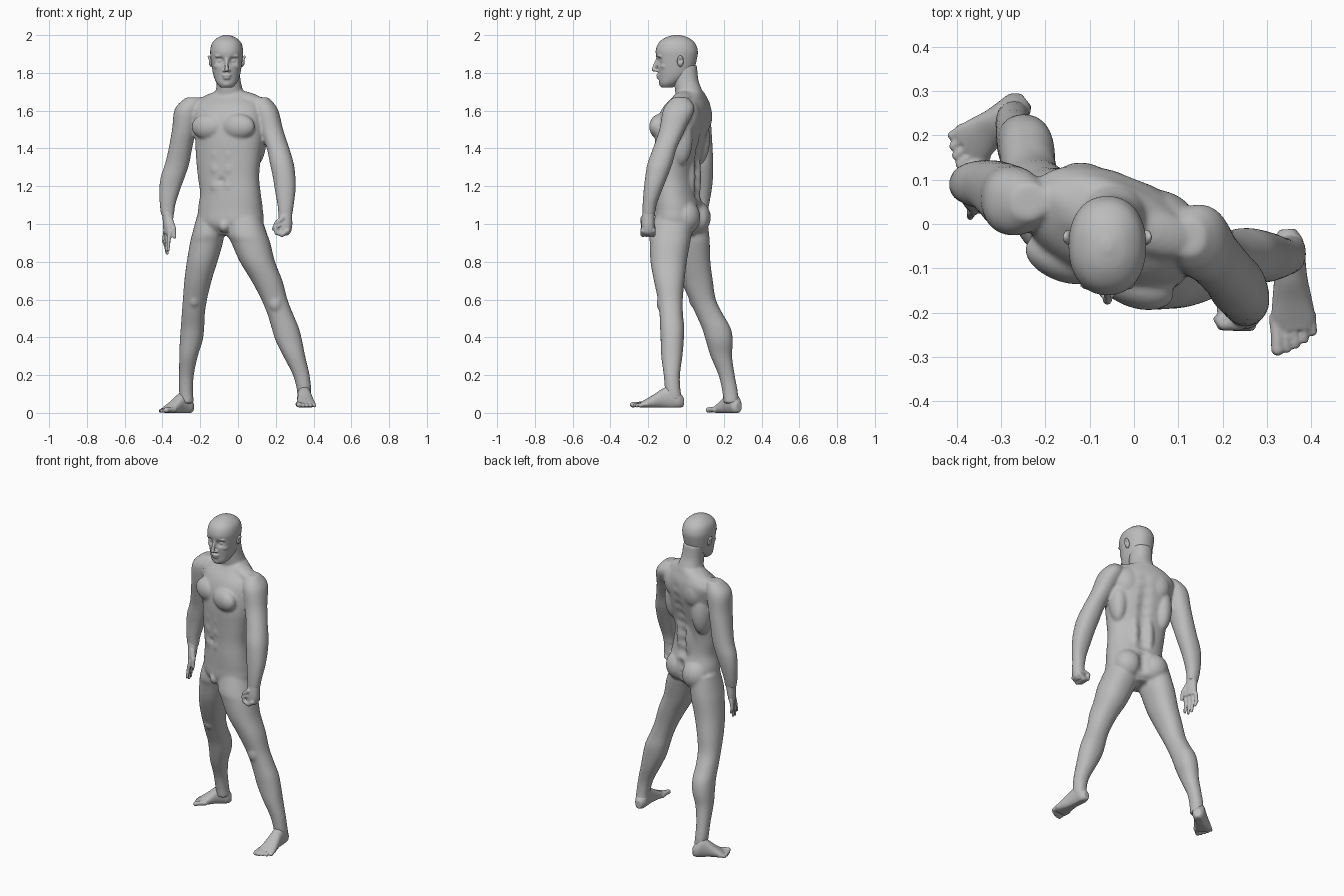
import bpy, bmesh, math
from mathutils import Matrix, Vector

skin = bpy.data.materials.new("grey skin")
skin.diffuse_color = (0.5, 0.5, 0.5, 1)
YAW = math.radians(-20)
TURN = Matrix.Translation((-0.048, -0.025, 0)) @ Matrix.Rotation(YAW, 4, 'Z')


def loft(bm, sections, yaw=0, mat=None, n=40, steps=5, p=2.2):
    """Smooth tube through (z, cx, cy, rx, ry) sections."""
    S = [Vector(s) for s in sections]
    rows = []
    for i in range(len(S) - 1):
        a, b, c, d = S[max(i - 1, 0)], S[i], S[i + 1], S[min(i + 2, len(S) - 1)]
        for k in range(steps):
            t = k / steps
            rows.append(b + (c - a) * (0.5 * t) + (a * 2 - b * 5 + c * 4 - d) * (0.5 * t * t)
                        + (b * 3 - a - c * 3 + d) * (0.5 * t ** 3))
    rows.append(S[-1])
    mat = mat or Matrix()
    rings = []
    for z, cx, cy, rx, ry in rows:
        ring = []
        for j in range(n):
            a = 2 * math.pi * j / n
            u, v = math.cos(a), math.sin(a)
            u = math.copysign(abs(u) ** (2 / p), u) * rx
            v = math.copysign(abs(v) ** (2 / p), v) * ry
            ring.append(bm.verts.new(mat @ Vector((cx + u * math.cos(yaw) - v * math.sin(yaw),
                                                   cy + u * math.sin(yaw) + v * math.cos(yaw), z))))
        rings.append(ring)
    for lo, hi in zip(rings, rings[1:]):
        for j in range(n):
            bm.faces.new((lo[j], lo[(j + 1) % n], hi[(j + 1) % n], hi[j]))
    bm.faces.new(rings[0][::-1])
    bm.faces.new(rings[-1])


def ball(bm, c, r, mat=None, tilt=0):
    m = (mat or Matrix()) @ Matrix.Translation(c) @ Matrix.Rotation(tilt, 4, 'Y') @ Matrix.Diagonal((*r, 1))
    bmesh.ops.create_uvsphere(bm, u_segments=24, v_segments=16, radius=1, matrix=m)


def rod(bm, points, radii):
    """Rounded tapering chain for fingers and toes."""
    P = [Vector(q) for q in points]
    for q, r in zip(P, radii):
        ball(bm, q, (r, r, r))
    for a, b, ra, rb in zip(P, P[1:], radii, radii[1:]):
        m = Matrix.Translation((a + b) / 2) @ (b - a).to_track_quat('Z', 'Y').to_matrix().to_4x4()
        bmesh.ops.create_cone(bm, cap_ends=True, segments=16, radius1=ra, radius2=rb,
                              depth=(b - a).length, matrix=m)


def dent(bm, c, radius, push):
    """Soft push on the surface near a point."""
    c, push = Vector(c), Vector(push)
    for v in bm.verts:
        d = (v.co - c).length / radius
        if d < 1:
            v.co += push * (1 - d * d) ** 2


def finish(bm, name, voxel, smooth):
    bmesh.ops.recalc_face_normals(bm, faces=bm.faces)
    me = bpy.data.meshes.new(name)
    bm.to_mesh(me)
    bm.free()
    me.materials.append(skin)
    ob = bpy.data.objects.new(name, me)
    bpy.context.collection.objects.link(ob)
    r = ob.modifiers.new("fuse", 'REMESH')
    r.mode, r.voxel_size, r.use_smooth_shade = 'VOXEL', voxel, True
    s = ob.modifiers.new("soften", 'SMOOTH')
    s.factor, s.iterations = 0.5, smooth


# torso and neck
bm = bmesh.new()
loft(bm, [(.94, -.05, -.035, .07, .07), (1.0, -.04, -.033, .17, .115), (1.08, -.04, -.035, .175, .115),
          (1.16, -.04, -.045, .165, .105), (1.25, -.05, -.045, .167, .1), (1.35, -.05, -.04, .177, .107),
          (1.45, -.045, -.03, .187, .12), (1.55, -.05, -.012, .195, .125), (1.62, -.055, .005, .19, .11),
          (1.67, -.05, .02, .14, .08), (1.7, -.045, .025, .08, .065)], yaw=YAW, n=72, steps=8)
loft(bm, [(1.6, -.045, .03, .09, .075), (1.7, -.045, .015, .072, .072), (1.76, -.05, 0, .064, .066),
          (1.84, -.058, -.01, .064, .068)])
for s in (-1, 1):
    ball(bm, (s * .085, -.088, 1.515), (.092, .052, .068), TURN)           # chest
    ball(bm, (s * .08, .05, 1.035), (.085, .082, .09), TURN)               # buttock
    ball(bm, (s * .135, .045, 1.45), (.055, .065, .14), TURN)              # side of back
    ball(bm, (s * .09, .085, 1.57), (.075, .05, .09), TURN)                # shoulder blade
    ball(bm, (s * .085, .04, 1.665), (.11, .055, .035), TURN, s * .25)     # neck to shoulder
    ball(bm, (s * .04, .055, 1.25), (.04, .04, .17), TURN)                 # lower back
    for z in (1.2, 1.29, 1.37):
        ball(bm, (s * .035, -.088, z), (.042, .036, .05), TURN)            # stomach
ball(bm, (-.073, -.125, .99), (.03, .035, .035))
for z in (1.16, 1.22, 1.28, 1.34, 1.4, 1.46, 1.52, 1.58):                  # spine groove
    dent(bm, TURN @ Vector((0, .105, z)), .05, (-.006, -.018, 0))
for z in (1.0, 1.04, 1.08):                                               # buttock cleft
    dent(bm, TURN @ Vector((0, .11, z)), .045, (-.008, -.022, 0))
dent(bm, TURN @ Vector((0, -.12, 1.23)), .025, (.005, .015, 0))            # navel

# right leg (set back) and left leg (set forward)
loft(bm, [(1.05, -.13, .01, .085, .1), (.95, -.157, .012, .085, .11), (.9, -.167, .02, .087, .106),
          (.8, -.19, .032, .081, .097), (.7, -.212, .057, .072, .085), (.6, -.228, .088, .064, .07),
          (.52, -.237, .125, .061, .072), (.45, -.241, .16, .062, .076), (.38, -.248, .177, .06, .071),
          (.3, -.262, .187, .049, .057), (.2, -.273, .215, .039, .043), (.12, -.275, .232, .037, .041),
          (.05, -.27, .24, .036, .04)])
loft(bm, [(1.05, .03, -.06, .09, .1), (.95, .048, -.08, .105, .11), (.9, .068, -.085, .103, .107),
          (.8, .103, -.092, .093, .096), (.7, .153, -.089, .082, .081), (.6, .193, -.083, .069, .066),
          (.52, .225, -.078, .068, .062), (.45, .25, -.073, .072, .064), (.38, .27, -.073, .07, .061),
          (.3, .298, -.075, .058, .056), (.2, .335, -.075, .044, .043), (.12, .35, -.07, .038, .041),
          (.07, .35, -.06, .037, .042)])
ball(bm, (-.232, .05, .6), (.035, .035, .045))                             # kneecaps
ball(bm, (.2, -.13, .58), (.035, .025, .045))

# right arm and left arm
loft(bm, [(1.67, -.235, .05, .04, .04), (1.61, -.267, .05, .067, .075), (1.5, -.285, .06, .064, .075),
          (1.4, -.305, .075, .062, .066), (1.32, -.322, .086, .064, .058), (1.25, -.345, .09, .064, .053),
          (1.18, -.362, .09, .055, .046), (1.1, -.373, .085, .041, .037), (1.04, -.372, .08, .034, .029)])
loft(bm, [(1.67, .12, -.03, .04, .04), (1.61, .147, -.037, .063, .082), (1.5, .178, -.073, .061, .068),
          (1.4, .212, -.112, .06, .063), (1.32, .232, -.138, .063, .066), (1.25, .244, -.157, .06, .059),
          (1.18, .25, -.175, .055, .049), (1.1, .252, -.193, .043, .037), (1.04, .25, -.198, .036, .033)])
finish(bm, "body", .008, 6)

# head: skull, face features
bm = bmesh.new()
loft(bm, [(1.722, -.06, -.1, .03, .03), (1.745, -.06, -.088, .052, .053), (1.78, -.06, -.064, .068, .08),
          (1.82, -.06, -.053, .077, .096), (1.88, -.06, -.049, .085, .108), (1.92, -.06, -.049, .087, .111),
          (1.96, -.06, -.049, .076, .095), (1.988, -.06, -.049, .046, .058), (2.001, -.06, -.049, .01, .012)],
     n=64, steps=8)
for s in (-1, 1):
    dent(bm, (-.06 + s * .034, -.145, 1.865), .032, (0, .022, 0))          # eye sockets
    ball(bm, (-.06 + s * .034, -.123, 1.864), (.016, .016, .012))          # eyes
    ball(bm, (-.06 + s * .034, -.137, 1.889), (.03, .014, .008))           # brows
    ball(bm, (-.06 + s * .046, -.112, 1.835), (.022, .022, .018))          # cheekbones
    ball(bm, (-.06 + s * .012, -.153, 1.812), (.009, .013, .008))          # nostrils
rod(bm, [(-.06, -.148, 1.878), (-.06, -.163, 1.845), (-.06, -.172, 1.817)], [.009, .009, .011])
ball(bm, (-.06, -.145, 1.787), (.026, .014, .007))
ball(bm, (-.06, -.143, 1.773), (.022, .013, .007))
ball(bm, (-.06, -.127, 1.742), (.025, .016, .016))                         # chin
finish(bm, "head", .005, 3)

# ears
for s, name in ((-1, "right_ear"), (1, "left_ear")):
    bm = bmesh.new()
    c = Vector((-.06 + s * .088, -.03, 1.862))
    ball(bm, c, (.011, .018, .032), tilt=s * .25)
    dent(bm, c + Vector((s * .011, 0, .004)), .018, (-s * .01, 0, 0))
    finish(bm, name, .004, 2)

# feet: swept from heel to toe, big toe on the inner side
for name, heel, tip, base, inner in (("right_foot", (-.243, .28), (-.405, .15), 0, 1),
                                     ("left_foot", (.346, -.012), (.364, -.28), .028, -1)):
    bm = bmesh.new()
    d = Vector((tip[0] - heel[0], tip[1] - heel[1], 0))
    L = d.length
    d.normalize()
    side = Vector((0, 0, 1)).cross(d)
    m = Matrix((side, (0, 0, 1), d)).transposed().to_4x4()
    m.translation = (*heel, base)
    loft(bm, [(0, 0, .03, .018, .024), (.1 * L, 0, .04, .034, .044), (.25 * L, 0, .055, .036, .062),
              (.42 * L, 0, .048, .038, .052), (.6 * L, 0, .032, .045, .036), (.76 * L, 0, .02, .05, .023),
              (.85 * L, 0, .015, .044, .015)], mat=m)
    for i in range(5):
        u = side * inner * (.04 - i * .0205)
        r = .015 if i == 0 else .0105
        a = Vector((*heel, base)) + u
        end = L * (1.0 - (0, .0, .03, .07, .13)[i])
        rod(bm, [a + d * .74 * L + Vector((0, 0, .017)), a + d * .9 * L * end / L + Vector((0, 0, .018)),
                 a + d * end + Vector((0, 0, r))], [r, r * .9, r])
    for v in bm.verts:
        v.co.z = max(v.co.z, base)
    finish(bm, name, .0045, 3)

# open right hand
bm = bmesh.new()
loft(bm, [(1.07, -.372, .081, .034, .029), (1.03, -.371, .076, .027, .033), (.99, -.37, .068, .024, .04),
          (.95, -.372, .064, .018, .039)], yaw=.35)
for i, z in enumerate((.862, .845, .85, .88)):
    k = (i - 1.5) * .021
    rod(bm, [(-.372 - k * .4, .064 + k, .96), (-.38 - k * .4, .06 + k * 1.1, .91),
             (-.376 - k * .2, .054 + k * 1.2, z)], [.0115, .0105, .008])
rod(bm, [(-.36, .055, 1.02), (-.34, .035, .975), (-.336, .028, .93)], [.017, .013, .009])
finish(bm, "right_hand", .0045, 2)

# closed left hand
bm = bmesh.new()
loft(bm, [(1.07, .251, -.196, .036, .033), (1.03, .251, -.2, .036, .034), (.99, .249, -.201, .038, .036),
          (.955, .243, -.2, .036, .034), (.94, .238, -.199, .025, .024)])
for i in range(4):
    y = -.228 + i * .018
    rod(bm, [(.262, y, .965), (.235, y, .945), (.205, y, .955), (.198, y, .985), (.225, y, .995)],
        [.014, .014, .013, .012, .011])
rod(bm, [(.235, -.225, 1.03), (.205, -.228, 1.005), (.19, -.215, .975)], [.016, .013, .011])
finish(bm, "left_hand", .0045, 2)
